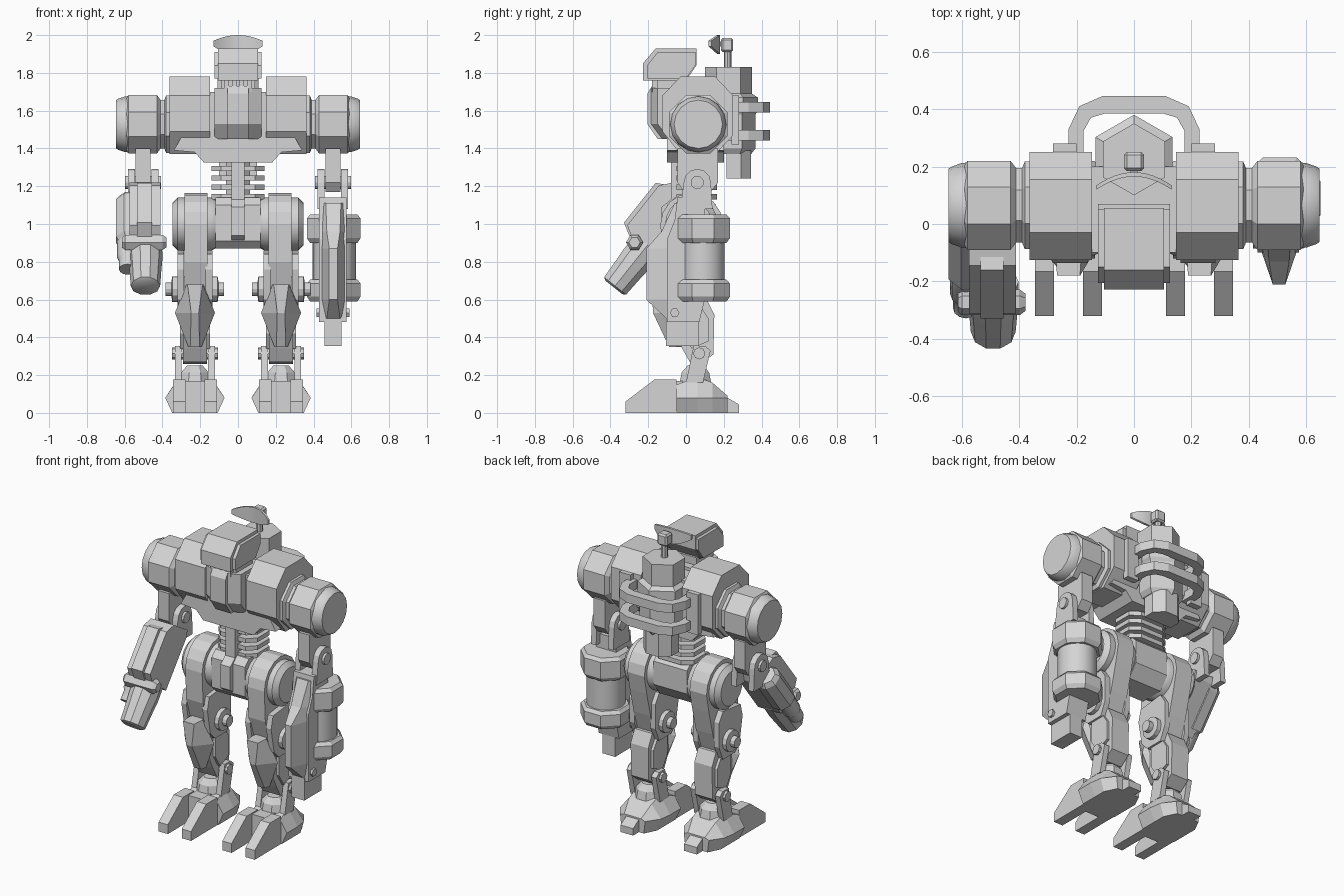
import bpy, bmesh, math
from mathutils import Vector

grey = bpy.data.materials.new("grey metal")
grey.diffuse_color = (0.66, 0.66, 0.66, 1)


def loft(name, rings, smooth=False):
    """Skin a stack of closed rings and cap both ends."""
    n = len(rings[0])
    bm = bmesh.new()
    vs = [[bm.verts.new(p) for p in r] for r in rings]
    for a, b in zip(vs, vs[1:]):
        for i in range(n):
            j = (i + 1) % n
            bm.faces.new((a[i], a[j], b[j], b[i]))
    bm.faces.new(vs[0][::-1])
    bm.faces.new(vs[-1])
    bmesh.ops.recalc_face_normals(bm, faces=bm.faces)
    me = bpy.data.meshes.new(name)
    bm.to_mesh(me)
    bm.free()
    ob = bpy.data.objects.new(name, me)
    me.materials.append(grey)
    bpy.context.collection.objects.link(ob)
    if smooth:
        bpy.ops.object.select_all(action='DESELECT')
        ob.select_set(True)
        bpy.context.view_layer.objects.active = ob
        bpy.ops.object.shade_smooth_by_angle(angle=math.radians(35))
    return ob


def prism(name, axis, pts, a, b):
    """Extrude a 2D outline along one axis from a to b."""
    put = {'x': lambda u, v, t: (t, u, v), 'y': lambda u, v, t: (u, t, v),
           'z': lambda u, v, t: (u, v, t)}[axis]
    return loft(name, [[put(u, v, t) for u, v in pts] for t in (a, b)])


def box(name, x0, x1, y0, y1, z0, z1, bevel=0):
    ob = prism(name, 'z', [(x0, y0), (x1, y0), (x1, y1), (x0, y1)], z0, z1)
    if bevel:
        m = ob.modifiers.new("chamfer", 'BEVEL')
        m.width, m.segments = bevel, 1
    return ob


def lathe(name, prof, origin, axis, n=16, rot=0.0, smooth=False):
    """Rings of (radius, distance) along an axis."""
    q = Vector(axis).to_track_quat('Z', 'Y')
    ang = [rot + 2 * math.pi * i / n for i in range(n)]
    return loft(name, [[Vector(origin) + q @ Vector((r * math.cos(a), r * math.sin(a), t))
                        for a in ang] for r, t in prof], smooth)


E8 = math.pi / 8
K8 = 1 / math.cos(E8)

# head, visor neck
prism("head", 'x', [(-.228, 1.76), (-.228, 1.85), (-.16, 1.93), (.055, 1.93), (.055, 1.84), (0, 1.76)], -.105, .105)
prism("head_sides", 'x', [(-.205, 1.77), (-.205, 1.84), (-.15, 1.91), (.05, 1.91), (.05, 1.84), (0, 1.77)], -.125, .125)
box("neck", -.09, .09, -.15, .02, 1.68, 1.77)
for x in (-.06, -.02, .02, .06):
    box("neck_tooth", x - .012, x + .012, -.18, -.14, 1.7, 1.76)

# chest and torso
loft("chest", [[(-.125, .07, z), (-.125, -.15 + d, z), (-.055, -.185 + d, z), (.055, -.185 + d, z),
                (.125, -.15 + d, z), (.125, .07, z)] for z, d in ((1.45, .06), (1.53, 0), (1.72, 0))])
prism("chest_plate", 'x', [(-.205, 1.53), (-.15, 1.45), (-.1, 1.45), (-.1, 1.73), (-.18, 1.73), (-.205, 1.69)], -.055, .055)
box("torso_core", -.16, .16, -.1, .2, 1.38, 1.7)
prism("torso_base", 'y', [(-.3, 1.46), (-.34, 1.39), (-.23, 1.38), (-.18, 1.325), (.18, 1.325), (.23, 1.38),
                          (.34, 1.39), (.3, 1.46)], -.1, .2)

# waist column and ribs
lathe("spine", [(.07, 1.08), (.07, 1.36)], (0, .06, 0), (0, 0, 1), 8, E8)
box("spine_strip", -.035, .035, -.08, .05, 1.1, 1.36)
for z in (1.13, 1.18, 1.23, 1.28):
    prism("waist_rib", 'z', [(-.14, 0), (-.09, -.05), (.09, -.05), (.14, 0), (.14, .12), (.08, .165), (-.08, .165),
                             (-.14, .12)], z, z + .028)

# pelvis
prism("pelvis", 'x', [(-.1, .91), (-.06, .87), (.1, .87), (.16, .95), (.16, 1.1), (.12, 1.14), (-.06, 1.14),
                      (-.1, 1.1)], -.12, .12)
prism("pelvis_plate", 'x', [(-.13, .94), (-.08, .9), (-.08, 1.13), (-.13, 1.09)], -.035, .035)

# back reactor with mast
lathe("reactor", [(.12, 1.37), (.143, 1.4), (.143, 1.58), (.155, 1.6), (.155, 1.67), (.125, 1.69), (.125, 1.83)],
      (0, .225, 0), (0, 0, 1), 6, math.pi / 2)
prism("reactor_outlet", 'z', [(-.1, .215), (.1, .215), (.1, .29), (.045, .345), (-.045, .345), (-.1, .29)], 1.24, 1.39)
lathe("mast", [(.02, 1.8), (.02, 1.94)], (0, .22, 0), (0, 0, 1), 8)
box("mast_head", -.035, .035, .185, .25, 1.91, 1.985, .01)
box("dish_arm", -.012, .012, .172, .19, 1.94, 1.965)

# curved dish
T = [i / 6 - 1 for i in range(13)]
loft("dish", [[(.13 * t, .165 - .045 * t * t + d, z) for d, z in
               ((0, 1.9 + .04 * t * t), (.015, 1.9 + .04 * t * t), (.015, 2 - .03 * t * t), (0, 2 - .03 * t * t))]
              for t in T], True)

# guard rails around the reactor
outer = [(.228, .22), (.228, .33), (.19, .41), (.11, .445)]
inner = [(.1, .385), (.15, .37), (.175, .325), (.175, .22)]
rail = outer + [(-x, y) for x, y in outer[::-1]] + [(-x, y) for x, y in inner[::-1]] + inner
for z in (1.47, 1.617):
    prism("guard_rail", 'z', rail, z - .028, z + .028)

# shoulders, mirrored
octa = [(-.125, 1.49), (-.125, 1.68), (-.03, 1.78), (.155, 1.78), (.25, 1.68), (.25, 1.47), (.155, 1.37), (-.03, 1.37)]
for s in (-1, 1):
    prism("shoulder_pod", 'x', octa, .147 * s, .363 * s)
    box("rail_mount", *sorted((.2 * s, .282 * s)), .24, .28, 1.42, 1.68)
    c, ax = (0, .065, 1.528), (s, 0, 0)
    lathe("shoulder_neck", [(.165, .34), (.165, .38), (.14, .39), (.14, .44)], c, ax, 8, E8)
    lathe("shoulder_drum", [(.14, .41), (.155 * K8, .43), (.155 * K8, .58), (.145, .592)], c, ax, 8, E8)
    lathe("shoulder_cap", [(.15, .57), (.147, .6), (.135, .635), (.128, .645)], c, ax, 16, 0, True)
    # upper arm and elbow
    x = .502 * s
    prism("upper_arm", 'x', [(-.045, 1.4), (-.045, 1.22), (-.01, 1.17), (.13, 1.17), (.17, 1.22), (.17, 1.4)],
          x - .04, x + .04)
    arc = [(.06 + .072 * math.cos(a * math.pi / 6), 1.22 + .072 * math.sin(a * math.pi / 6)) for a in range(7)]
    for k in (-1, 1):
        prism("elbow_fork", 'x', arc + [(-.03, 1.08), (.14, 1.08)], x + k * .043, x + k * .08)
    lathe("elbow_pin", [(.035, -.095), (.035, .095)], (x, .06, 1.22), (1, 0, 0), 12)

# long arm: blade, core and vertical cannon
prism("blade", 'x', [(-.045, 1.14), (-.06, 1.02), (-.1, .92), (-.1, .48), (.07, .48), (.1, .6), (.1, 1.14)],
      .43, .575)
loft("blade_edge", [[(.505 - w, -.04, z), (.505 - w, yb, z), (.505 - v, yf, z), (.505 + v, yf, z),
                     (.505 + w, yb, z), (.505 + w, -.04, z)]
                    for z, yb, yf, w, v in ((1.11, -.05, -.06, .05, .04), (.96, -.08, -.13, .06, .035),
                                            (.87, -.1, -.21, .06, .022), (.6, -.1, -.21, .06, .022),
                                            (.5, -.08, -.105, .05, .035))])
box("blade_tip", .458, .548, -.105, .07, .355, .5)
for x in (.43, .575):
    lathe("blade_bolt", [(.025, -.015), (.025, .015)], (x, -.06, .53), (1, 0, 0), 6)
lathe("cannon", [(.115, .6), (.115, 1.0)], (.51, .09, 0), (0, 0, 1), 20, 0, True)
for a, b in ((.59, .705), (.9, 1.05)):
    lathe("cannon_collar", [(.125 * K8, a), (.142 * K8, a + .025), (.142 * K8, b - .02), (.125 * K8, b)],
          (.507, .09, 0), (0, 0, 1), 8, E8)


# bent arm: forearm block and twin barrels along a tilted axis
def tilt(t, n):
    return (.06 - .62 * t - .78 * n, 1.22 - .78 * t + .62 * n)


down = (0, -.62, -.78)
prism("forearm", 'x', [tilt(*p) for p in ((.06, -.06), (.08, .1), (.14, .15), (.41, .15), (.44, .1), (.44, -.08),
                                          (.1, -.08))], -.575, -.41)
prism("forearm_ridge", 'x', [tilt(*p) for p in ((.1, .1), (.14, .172), (.41, .172), (.45, .1), (.2, .1))], -.535, -.455)
y, z = tilt(0, 0)
lathe("main_barrel", [(.088, .42), (.09, .52), (.085, .58), (.078, .7), (.06, .71)], (-.49, y, z), down, 10, 0, True)
y, z = tilt(0, -.01)
lathe("side_pod", [(.06, .1), (.08, .13), (.08, .38), (.06, .41)], (-.572, y, z), down, 8, E8)
lathe("side_barrel", [(.055, .38), (.055, .5), (.045, .52), (.045, .58)], (-.585, y, z), down, 12, 0, True)
y, z = tilt(.457, .063)
lathe("barrel_nut", [(.03, -.12), (.045, -.105), (.045, .095), (.03, .115)], (-.493, y, z), (1, 0, 0), 6)

# legs, mirrored
for s in (-1, 1):
    c = .228 * s
    lathe("hip_drum", [(.13, .12), (.14, .14), (.14, .32), (.11, .348)], (0, .03, 1.0), (s, 0, 0), 20, 0, True)
    band = [(.03 + .165 * math.cos(math.pi * i / 8), 1 + .165 * math.sin(math.pi * i / 8)) for i in range(9)]
    prism("thigh", 'x', band + [(-.125, .8), (-.08, .66), (-.06, .6), (.09, .6), (.13, .72), (.17, .88)],
          c - .066 * s, c + .055 * s)
    for k in (-1, 1):
        x = c + k * .075
        prism("thigh_plate", 'x', [(-.1, .84), (-.12, .76), (-.09, .6), (-.04, .55), (.08, .55), (.12, .64), (.12, .8),
                                   (.08, .86)], x - .018, x + .018)
    lathe("knee_joint", [(.035, -.155), (.035, -.125), (.068, -.12), (.068, .12), (.035, .125), (.035, .155)],
          (c, .02, .655), (1, 0, 0), 12)
    # kneecap: folded kite
    loft("kneecap", [[(c - w, yb, z), (c - v, yf, z), (c + v, yf, z), (c + w, yb, z), (c, -.02, z)]
                     for z, w, v, yb, yf in ((.68, .045, .04, -.1, -.18), (.53, .106, .02, -.07, -.175),
                                             (.35, .035, .025, -.05, -.09))])
    prism("shin", 'x', [(-.06, .6), (.11, .6), (.15, .52), (.145, .31), (.08, .26), (.02, .27), (-.02, .34),
                        (-.05, .4), (-.07, .5)], c - .063, c + .063)
    prism("calf_plate", 'x', [(-.02, .56), (.08, .56), (.12, .5), (.12, .38), (.03, .34), (-.02, .42)],
          c - .08, c + .08)
    # ankle
    for k in (-1, 1):
        x = c + k * .088
        prism("ankle_link", 'x', [(0, .16), (.09, .16), (.13, .33), (.1, .355), (.04, .355)], x - .018, x + .018)
    lathe("ankle_pin", [(.032, -.122), (.032, .122)], (c, .07, .315), (1, 0, 0), 8)
    lathe("ankle_dome", [(.095, .14), (.078, .215), (.045, .25)], (c, .05, 0), (0, 0, 1), 8, E8)
    # foot, heel and toes
    loft("foot", [[(c - a, y, 0), (c + a, y, 0), (c + b, y, .08), (c + d, y, h), (c - d, y, h), (c - b, y, .08)]
                  for y, a, b, d, h in ((-.05, .12, .157, .11, .15), (.06, .12, .157, .085, .19),
                                        (.14, .12, .145, .08, .16), (.22, .08, .09, .06, .09))])
    prism("heel", 'x', [(.1, 0), (.28, 0), (.28, .045), (.22, .08), (.1, .16)], c - .045, c + .045)
    box("foot_bridge", c - .05, c + .05, -.11, 0, .0, .17)
    for k in (-1, 1):
        x = c + k * .083
        prism("toe", 'x', [(-.32, 0), (-.32, .06), (-.165, .178), (-.05, .178), (-.05, 0)], x - .033, x + .033)
